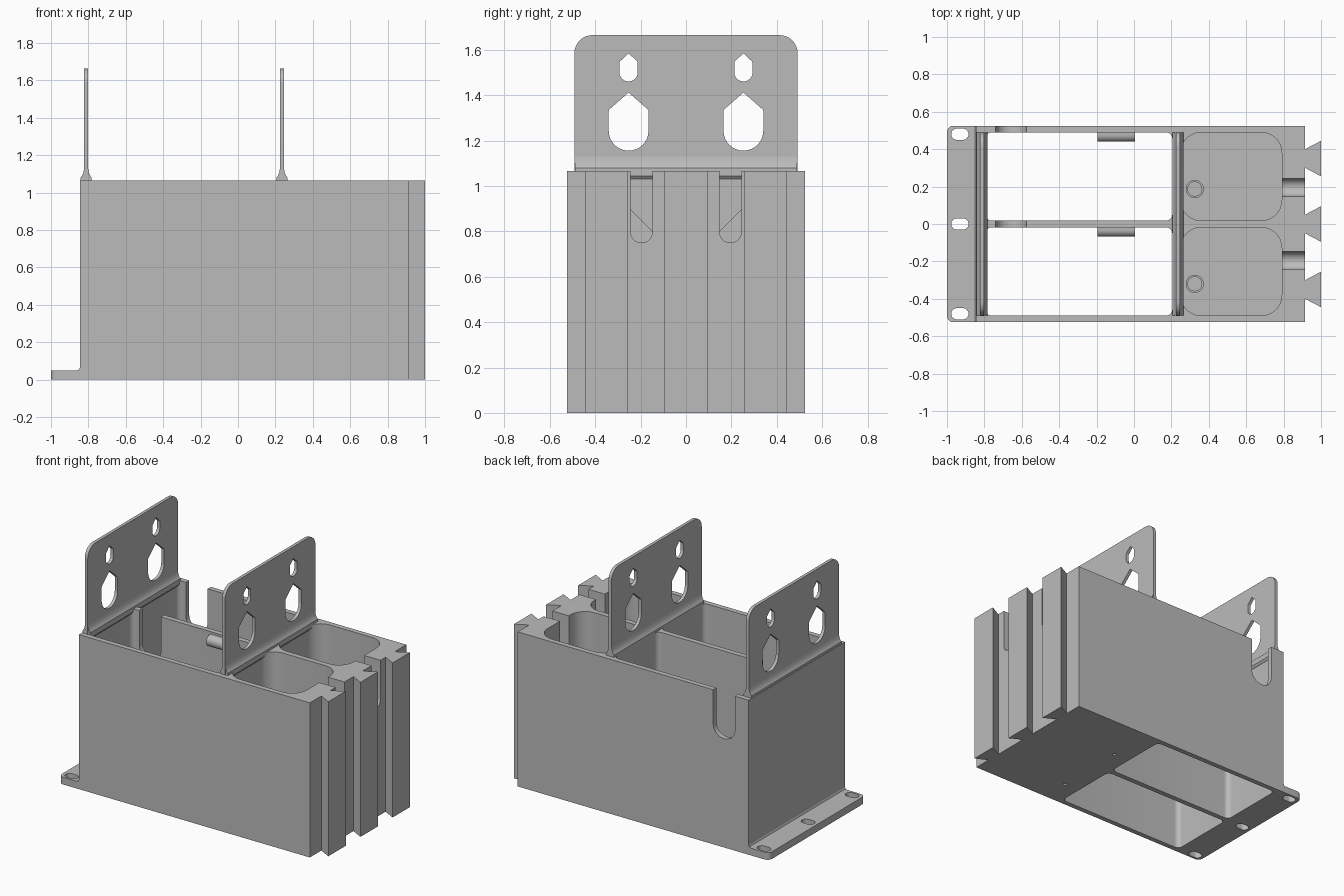
import bpy, bmesh, math
from mathutils import Vector

if "Cube" in bpy.data.objects:
    bpy.data.objects.remove(bpy.data.objects["Cube"])

grey = bpy.data.materials.new("plain grey")
grey.use_nodes = True
grey.diffuse_color = (0.5, 0.5, 0.5, 1)
grey.node_tree.nodes["Principled BSDF"].inputs["Base Color"].default_value = (0.5, 0.5, 0.5, 1)


def rounded(corners, steps=8):
    """Outline from (u, v, radius) corners, each filleted by its radius."""
    out = []
    for i, (u, v, r) in enumerate(corners):
        p = Vector((u, v))
        if r <= 0:
            out.append(p)
            continue
        a = (Vector(corners[i - 1][:2]) - p).normalized()
        b = (Vector(corners[(i + 1) % len(corners)][:2]) - p).normalized()
        half = a.angle(b) / 2
        centre = p + (a + b).normalized() * r / math.sin(half)
        start = p + a * r / math.tan(half) - centre
        end = p + b * r / math.tan(half) - centre
        sweep = start.angle(end)
        for k in range(steps + 1):
            t = k / steps
            out.append(centre + (start * math.sin((1 - t) * sweep)
                                 + end * math.sin(t * sweep)) / math.sin(sweep))
    return out


def rect(u0, u1, v0, v1, r=0, r_top=None):
    top = r if r_top is None else r_top
    return rounded([(u0, v0, r), (u1, v0, r), (u1, v1, top), (u0, v1, top)])


def teardrop(u, half, bottom, shoulder, apex):
    r = half * 0.99
    return rounded([(u - half, bottom, r), (u + half, bottom, r),
                    (u + half, shoulder, 0.01), (u, apex, 0), (u - half, shoulder, 0.01)])


def prism(name, outline, axis, lo, hi):
    """Extrude an outline along an axis: z uses (x, y), x uses (y, z), y uses (x, z)."""
    place = {"z": lambda u, v, w: (u, v, w),
             "x": lambda u, v, w: (w, u, v),
             "y": lambda u, v, w: (u, w, v)}[axis]
    bm = bmesh.new()
    rings = [[bm.verts.new(place(u, v, w)) for u, v in outline] for w in (lo, hi)]
    bm.faces.new(rings[0])
    bm.faces.new(rings[1])
    n = len(outline)
    for i in range(n):
        j = (i + 1) % n
        bm.faces.new((rings[0][i], rings[0][j], rings[1][j], rings[1][i]))
    bmesh.ops.recalc_face_normals(bm, faces=bm.faces)
    mesh = bpy.data.meshes.new(name)
    bm.to_mesh(mesh)
    bm.free()
    mesh.materials.append(grey)
    obj = bpy.data.objects.new(name, mesh)
    bpy.context.collection.objects.link(obj)
    return obj


def activate(obj):
    bpy.ops.object.select_all(action="DESELECT")
    obj.select_set(True)
    bpy.context.view_layer.objects.active = obj


def cut(obj, *shape):
    cutter = prism("cutter", *shape)
    cutter.hide_render = True
    mod = obj.modifiers.new("cut", "BOOLEAN")
    mod.operation, mod.solver, mod.object = "DIFFERENCE", "EXACT", cutter
    activate(obj)
    bpy.ops.object.modifier_apply(modifier=mod.name)
    bpy.data.objects.remove(cutter)


def smooth(obj):
    activate(obj)
    bpy.ops.object.shade_smooth_by_angle(angle=math.radians(30))


LEFT, RIGHT, DEPTH, TOP = -0.845, 0.915, 0.525, 1.065

# Box body with three dovetail rails running up one end
outline = [(LEFT, -DEPTH), (RIGHT, -DEPTH)]
for y in (-0.35, 0, 0.35):
    outline += [(RIGHT, y - 0.05), (1, y - 0.095), (1, y + 0.095), (RIGHT, y + 0.05)]
outline += [(RIGHT, DEPTH), (LEFT, DEPTH)]
body = prism("box_body", outline, "z", 0, TOP)

for side in (-1, 1):
    y0, y1 = sorted((side * 0.018, side * 0.49))
    # Open compartment, closed pocket, cable slot and opening between them
    cut(body, rect(-0.795, 0.205, y0, y1, 0.035), "z", -0.1, 1.2)
    cut(body, rect(0.25, 0.79, y0, y1, 0.11), "z", 0.05, 1.2)
    y = side * 0.196
    cut(body, rect(y - 0.048, y + 0.048, 0.75, 1.2, 0.0475, 0), "x", 0.7, 0.96)
    cut(body, teardrop(side * 0.255, 0.12, 0.55, 0.785, 0.905), "x", 0.19, 0.27)

# U notches in the back wall and the dividing wall
for lo, hi in ((-0.05, 0.05), (0.46, 0.56)):
    cut(body, rect(-0.74, -0.575, 0.75, 1.2, 0.08, 0), "y", lo, hi)

# Small pilot holes under the pegs
PEGS = ((0.325, 0.187), (0.325, -0.32))
for x, y in PEGS:
    cut(body, rect(x - 0.012, x + 0.012, y - 0.012, y + 0.012, 0.0119), "z", -0.05, 0.1)
smooth(body)

# Pegs with a wider foot standing in the pockets
for x, y in PEGS:
    for part, r, top in (("peg", 0.04, 0.16), ("peg_foot", 0.048, 0.07)):
        smooth(prism(part, rect(x - r, x + r, y - r, y + r, r * 0.99), "z", 0.045, top))

# Rounded snap ridges near the top of the back and dividing walls
for wall in (0.492, -0.016):
    ridge = rounded([(wall, 0.975, 0), (wall, 1.05, 0),
                     (wall - 0.052, 1.05, 0.036), (wall - 0.052, 0.975, 0.036)])
    smooth(prism("snap_ridge", ridge, "x", -0.195, 0.005))

# Mounting flange with three oblong holes
flange = prism("mounting_flange", rounded([(-1, -DEPTH, 0.035), (LEFT, -DEPTH, 0),
               (LEFT, DEPTH, 0), (-1, DEPTH, 0.035)]), "z", 0, 0.05)
for y in (-0.48, 0, 0.48):
    cut(flange, rect(-0.977, -0.885, y - 0.03, y + 0.03, 0.0295), "z", -0.1, 0.1)
smooth(flange)
prism("flange_fillet", [(LEFT - 0.016, 0.05), (LEFT, 0.05), (LEFT, 0.066),
      (LEFT - 0.005, 0.055)], "y", -DEPTH, DEPTH)

# Upright hanger plates, each on a flared foot
for name, x in (("outer", -0.812), ("inner", 0.235)):
    plate = prism(name + "_hanger_plate", rounded([(-0.492, 1.06, 0), (0.492, 1.06, 0),
                  (0.492, 1.665, 0.08), (-0.492, 1.665, 0.08)]), "x", x - 0.011, x + 0.011)
    for y in (-0.253, 0.253):
        cut(plate, teardrop(y, 0.0875, 1.156, 1.335, 1.412), "x", x - 0.1, x + 0.1)
        cut(plate, teardrop(y, 0.04, 1.461, 1.547, 1.585), "x", x - 0.1, x + 0.1)
    smooth(plate)
    half = [(0.018, 1.03), (0.03, 1.045), (0.03, 1.08), (0.021, 1.092), (0.014, 1.11), (0.011, 1.13)]
    foot = [(x + w, z) for w, z in half] + [(x - w, z) for w, z in reversed(half)]
    smooth(prism(name + "_plate_foot", foot, "y", -0.49, 0.49))
